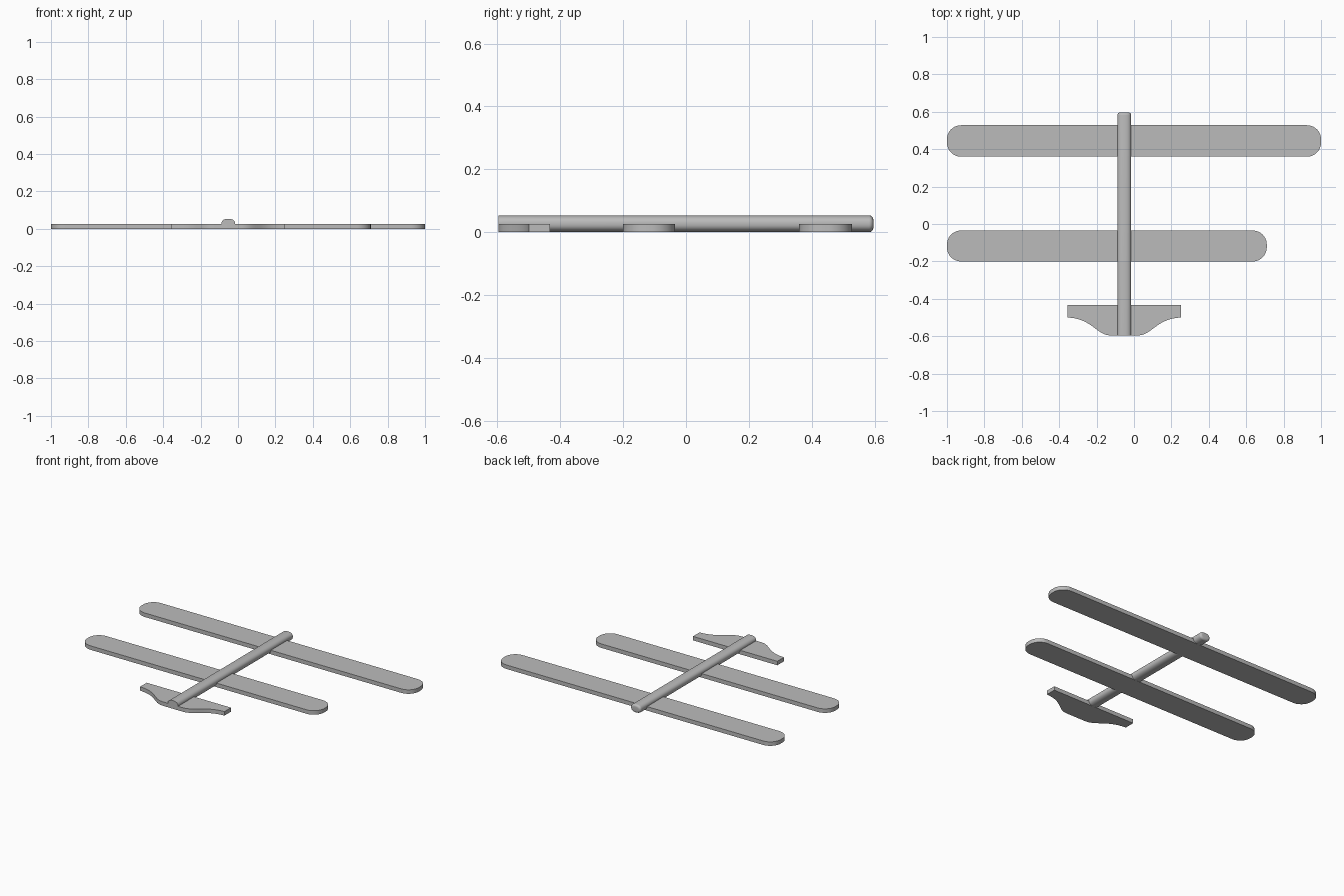
import bpy, bmesh, math
from mathutils import Vector, geometry

cube = bpy.data.objects.get("Cube")
if cube:
    bpy.data.objects.remove(cube)

CENTRE = -0.052      # x of the body axis
THICK = 0.026        # thickness of the flat parts

grey = bpy.data.materials.new("plain grey")
grey.use_nodes = True
colour = (0.5, 0.5, 0.5, 1)
grey.diffuse_color = colour
grey.node_tree.nodes["Principled BSDF"].inputs["Base Color"].default_value = colour


def finish(name, bm):
    bmesh.ops.recalc_face_normals(bm, faces=bm.faces)
    mesh = bpy.data.meshes.new(name)
    bm.to_mesh(mesh)
    bm.free()
    mesh.materials.append(grey)
    obj = bpy.data.objects.new(name, mesh)
    bpy.context.collection.objects.link(obj)
    bpy.ops.object.select_all(action='DESELECT')
    obj.select_set(True)
    bpy.context.view_layer.objects.active = obj
    bpy.ops.object.shade_smooth_by_angle(angle=math.radians(35))
    return obj


def plate(name, outline):
    """Extrude a flat outline up from the ground."""
    bm = bmesh.new()
    face = bm.faces.new([bm.verts.new((x, y, 0)) for x, y in outline])
    top = bmesh.ops.extrude_face_region(bm, geom=[face])["geom"]
    verts = [v for v in top if isinstance(v, bmesh.types.BMVert)]
    bmesh.ops.translate(bm, verts=verts, vec=(0, 0, THICK))
    return finish(name, bm)


def rounded_bar(x0, x1, y0, y1, radius, steps=12):
    corners = [(x1 - radius, y1 - radius), (x0 + radius, y1 - radius),
               (x0 + radius, y0 + radius), (x1 - radius, y0 + radius)]
    points = []
    for i, (cx, cy) in enumerate(corners):
        for s in range(steps + 1):
            a = math.pi / 2 * (i + s / steps)
            points.append((cx + radius * math.cos(a), cy + radius * math.sin(a)))
    return points


# Wings: the rear one is full span, the front one is shorter on its left
plate("long_wing", rounded_bar(-1, 1, 0.36, 0.528, 0.075))
plate("short_wing", rounded_bar(-1, 0.71, -0.2, -0.035, 0.075))

# Tail: straight edge, square tips and an S-curve on each side
curve = geometry.interpolate_bezier(
    Vector((0.304, -0.5)), Vector((0.17, -0.505)),
    Vector((0.15, -0.596)), Vector((0.07, -0.596)), 20)
half = [(0.304, -0.432)] + [(p.x, p.y) for p in curve]
plate("tail", [(CENTRE + x, y) for x, y in half]
      + [(CENTRE - x, y) for x, y in reversed(half)])

# Body: slightly squared oval tube with a rounded rear tip
SIDES, HALF_W, HALF_H, ROUND, TIP = 40, 0.037, 0.0268, 0.014, 0.596
stations = [(-0.596, 0)]
for s in range(9):
    a = math.pi / 2 * s / 8
    stations.append((TIP - ROUND + ROUND * math.sin(a), ROUND * (1 - math.cos(a))))


def oval(angle, size):
    c, s = math.cos(angle), math.sin(angle)
    return (math.copysign(abs(c) ** 0.85, c) * (HALF_W - size),
            math.copysign(abs(s) ** 0.85, s) * (HALF_H - size))


bm = bmesh.new()
rings = []
for y, inset in stations:
    ring = []
    for i in range(SIDES):
        x, z = oval(2 * math.pi * i / SIDES, inset)
        ring.append(bm.verts.new((CENTRE + x, y, HALF_H + z)))
    rings.append(ring)
for a, b in zip(rings, rings[1:]):
    for i in range(SIDES):
        j = (i + 1) % SIDES
        bm.faces.new((a[i], a[j], b[j], b[i]))
bm.faces.new(rings[0])
bm.faces.new(rings[-1])
finish("body", bm)
